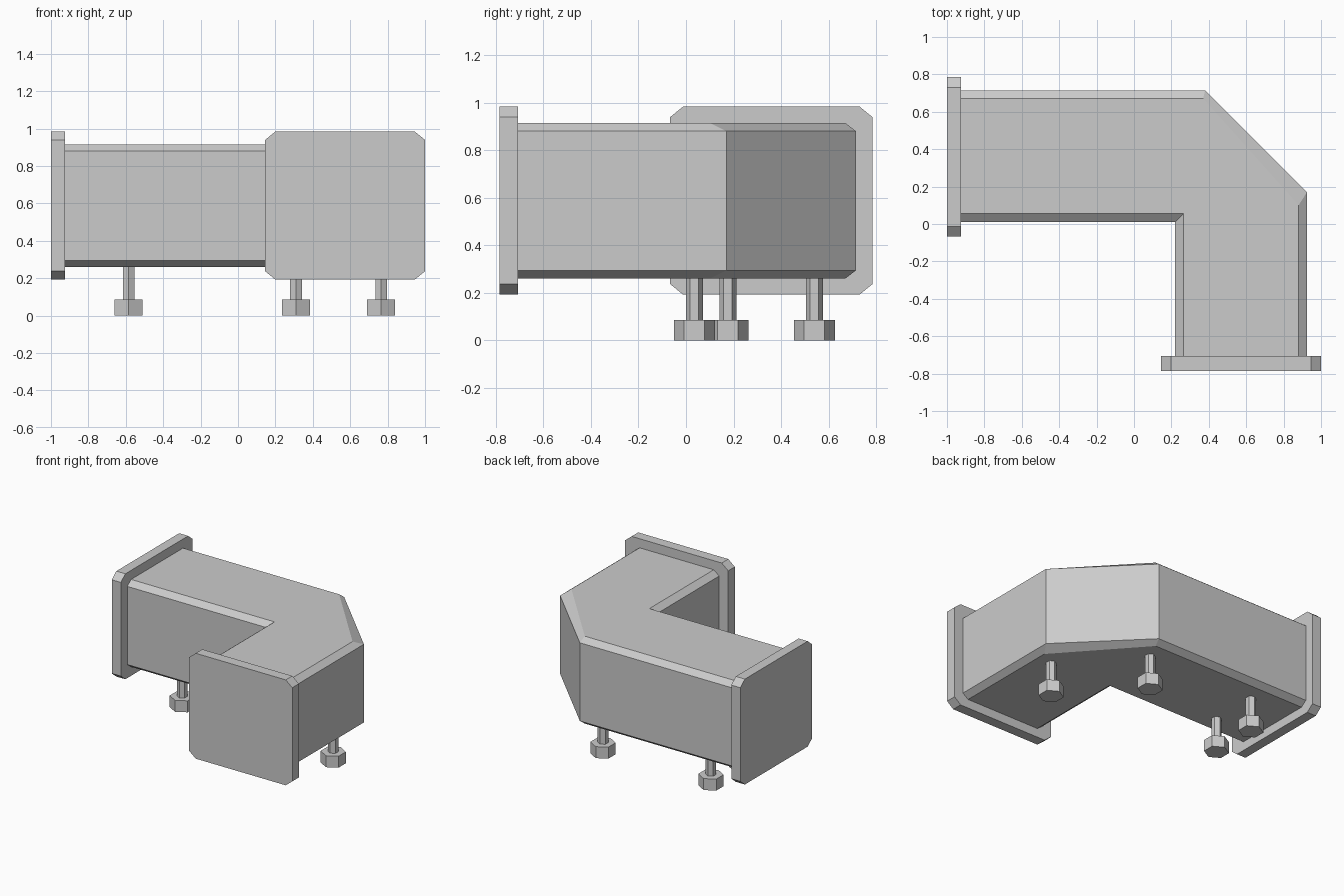
import bpy
import bmesh
from math import pi

cube = bpy.data.objects.get("Cube")
if cube:
    bpy.data.objects.remove(cube, do_unlink=True)

# Single flat grey
grey = bpy.data.materials.new("light_grey")
grey.use_nodes = True
colour = (0.6, 0.6, 0.6, 1)
grey.diffuse_color = colour
grey.node_tree.nodes["Principled BSDF"].inputs["Base Color"].default_value = colour


def loft(name, rings):
    """Join matching rings of points into a closed, flat-shaded solid."""
    bm = bmesh.new()
    loops = [[bm.verts.new(p) for p in ring] for ring in rings]
    n = len(loops[0])
    for low, high in zip(loops, loops[1:]):
        for i in range(n):
            j = (i + 1) % n
            bm.faces.new((low[i], low[j], high[j], high[i]))
    bm.faces.new(loops[0][::-1])
    bm.faces.new(loops[-1])
    bmesh.ops.recalc_face_normals(bm, faces=bm.faces[:])
    mesh = bpy.data.meshes.new(name)
    bm.to_mesh(mesh)
    bm.free()
    mesh.materials.append(grey)
    obj = bpy.data.objects.new(name, mesh)
    bpy.context.collection.objects.link(obj)
    return obj


# Elbow duct: full outline at the sides, inset outline on top and bottom
outer = [(-0.925, 0.01), (0.22, 0.01), (0.22, -0.707), (0.925, -0.707),
         (0.925, 0.17), (0.38, 0.715), (-0.925, 0.715)]
inset = [(-0.925, 0.055), (0.265, 0.055), (0.265, -0.707), (0.88, -0.707),
         (0.88, 0.1), (0.37, 0.67), (-0.925, 0.67)]
levels = [(inset, 0.26), (outer, 0.294), (outer, 0.88), (inset, 0.915)]
loft("elbow_duct", [[(x, y, z) for x, y in outline] for outline, z in levels])


# End flanges: rectangles with cut corners
def cut_rectangle(u0, u1, v0, v1, cu, cv):
    return [(u0 + cu, v0), (u1 - cu, v0), (u1, v0 + cv), (u1, v1 - cv),
            (u1 - cu, v1), (u0 + cu, v1), (u0, v1 - cv), (u0, v0 + cv)]


side = cut_rectangle(-0.067, 0.785, 0.193, 0.983, 0.054, 0.044)
loft("side_flange", [[(x, y, z) for y, z in side] for x in (-1, -0.925)])
front = cut_rectangle(0.145, 1, 0.193, 0.983, 0.054, 0.044)
loft("front_flange", [[(x, y, z) for x, z in front] for y in (-0.785, -0.707)])


# Hexagonal feet on thin hexagonal stems, points along y
def hex_prism(name, x, y, radius, bottom, top):
    bpy.ops.mesh.primitive_cylinder_add(
        vertices=6, radius=radius, depth=top - bottom,
        location=(x, y, (top + bottom) / 2))
    obj = bpy.context.object
    obj.name = name
    obj.data.materials.append(grey)


feet = [(-0.585, 0.176), (-0.585, 0.54), (0.31, 0.54), (0.765, 0.035)]
for i, (x, y) in enumerate(feet, 1):
    hex_prism(f"foot_{i}", x, y, 0.086, 0, 0.086)
    hex_prism(f"stem_{i}", x, y, 0.036, 0.08, 0.28)
